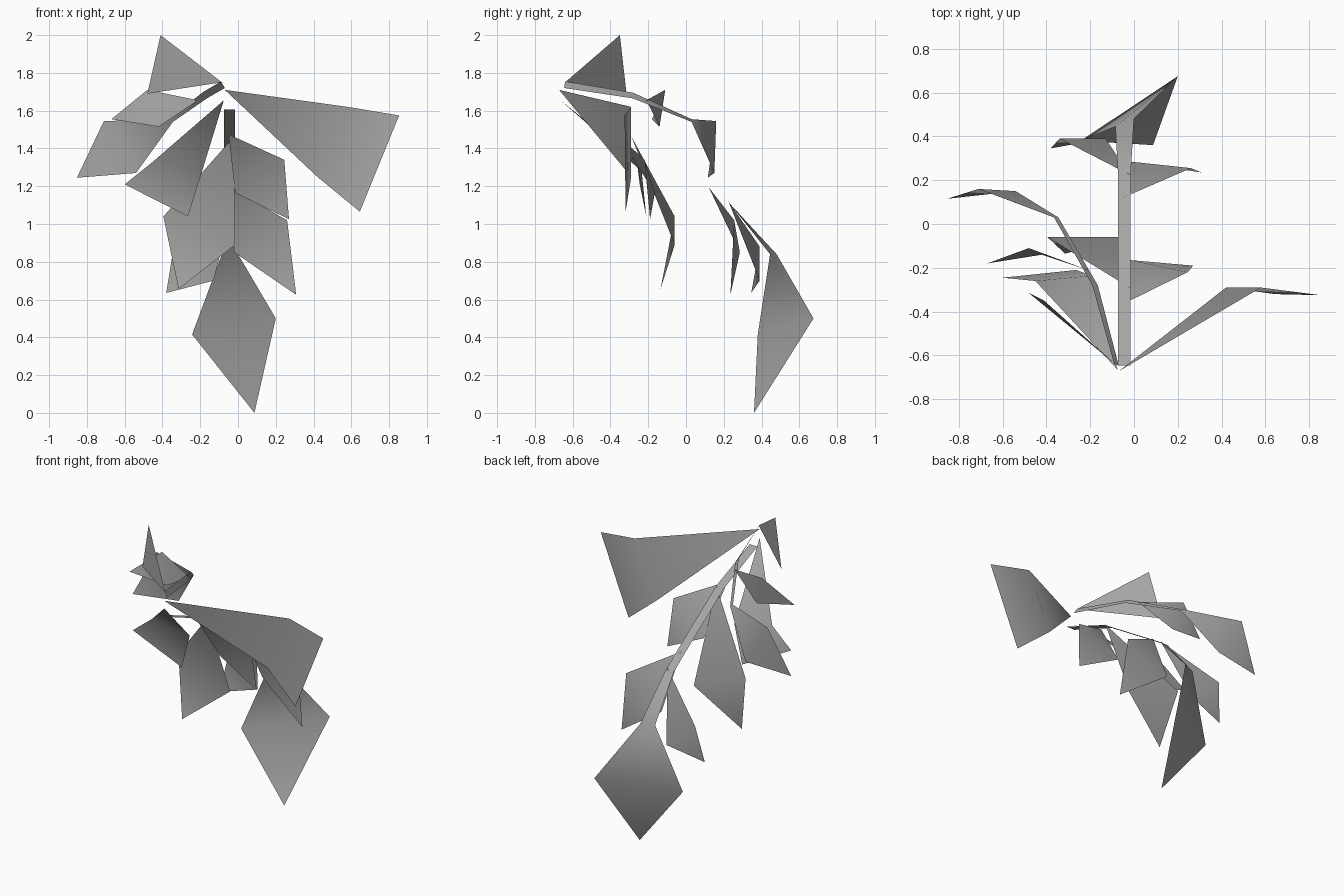
import bpy
from mathutils import Vector

# one mid grey for the whole branch
grey = bpy.data.materials.new("leaf_grey")
grey.diffuse_color = (0.38, 0.38, 0.38, 1)


def mesh_part(name, verts, faces):
    me = bpy.data.meshes.new(name)
    me.from_pydata([Vector(v) for v in verts], [], faces)
    me.polygons.foreach_set("use_smooth", [True] * len(faces))
    me.materials.append(grey)
    ob = bpy.data.objects.new(name, me)
    bpy.context.collection.objects.link(ob)
    return ob


def leafy_stem(name, left, right, a, tip, b):
    """Flat ribbon between two edge lines, running on into a leaf creased across a-b."""
    n = len(left)
    faces = [(i, i + 1, n + i + 1, n + i) for i in range(n - 1)]
    k = 2 * n
    faces += [(n - 1, k + 2, k, k - 1), (k, k + 2, k + 1)]
    return mesh_part(name, left + right + [a, tip, b], faces)


def leaf(name, base, a, tip, b):
    """Diamond leaf creased across its widest line a-b."""
    return mesh_part(name, [base, a, tip, b], [(0, 1, 3), (1, 2, 3)])


def broad_leaf(name, base, a, tip1, tip2, b):
    """Broad leaf with a cut-off end."""
    return mesh_part(name, [base, a, tip1, tip2, b], [(0, 1, 4), (1, 2, 3, 4)])


# main hanging stem, ending in the large terminal leaf
path = [(-0.645, 1.605), (-0.29, 1.46), (0.12, 1.185), (0.23, 1.11)]
leafy_stem("main_stem_and_end_leaf",
           [(-0.073, y, z) for y, z in path] + [(-0.085, 0.445, 0.84)],
           [(-0.015, y, z) for y, z in path] + [(0.0, 0.48, 0.84)],
           (0.2, 0.675, 0.5), (0.087, 0.36, 0.0), (-0.243, 0.38, 0.415))

# side stem, ending in its own leaf
leafy_stem("side_stem_and_leaf",
           [(-0.07, -0.645, 1.72), (-0.165, -0.28, 1.665), (-0.345, 0.03, 1.54)],
           [(-0.09, -0.64, 1.755), (-0.19, -0.28, 1.695), (-0.365, 0.03, 1.555)],
           (-0.71, 0.16, 1.545), (-0.853, 0.115, 1.245), (-0.54, 0.15, 1.27))

# small leaves on the side stem
mesh_part("upright_leaf", [(-0.085, -0.64, 1.75), (-0.41, -0.35, 2.0), (-0.48, -0.315, 1.69)],
          [(0, 1, 2)])
leaf("side_leaf", (-0.21, -0.21, 1.655), (-0.48, -0.11, 1.71),
     (-0.67, -0.18, 1.555), (-0.42, -0.14, 1.515))

# broad leaves from the top of the branch
broad_leaf("right_broad_leaf", (-0.07, -0.672, 1.71), (0.58, -0.29, 1.62),
           (0.853, -0.325, 1.575), (0.645, -0.32, 1.065), (0.42, -0.29, 1.25))
broad_leaf("left_broad_leaf", (-0.075, -0.665, 1.655), (-0.45, -0.26, 1.33),
           (-0.6, -0.245, 1.21), (-0.265, -0.21, 1.04), (-0.19, -0.235, 1.28))

# hanging leaves along the main stem
leaf("upper_right_leaf", (-0.05, -0.365, 1.475), (0.245, -0.22, 1.34),
     (0.27, -0.19, 1.025), (-0.015, -0.165, 1.165))
leaf("upper_left_leaf", (-0.02, -0.29, 1.465), (-0.395, -0.06, 1.04),
     (-0.315, -0.135, 0.655), (-0.015, -0.06, 0.89))
leaf("lower_right_leaf", (-0.05, 0.12, 1.195), (0.26, 0.255, 1.02),
     (0.308, 0.235, 0.625), (-0.02, 0.285, 0.85))
leaf("lower_left_leaf", (-0.02, 0.225, 1.12), (-0.34, 0.39, 0.88),
     (-0.38, 0.345, 0.635), (-0.13, 0.39, 0.7))
